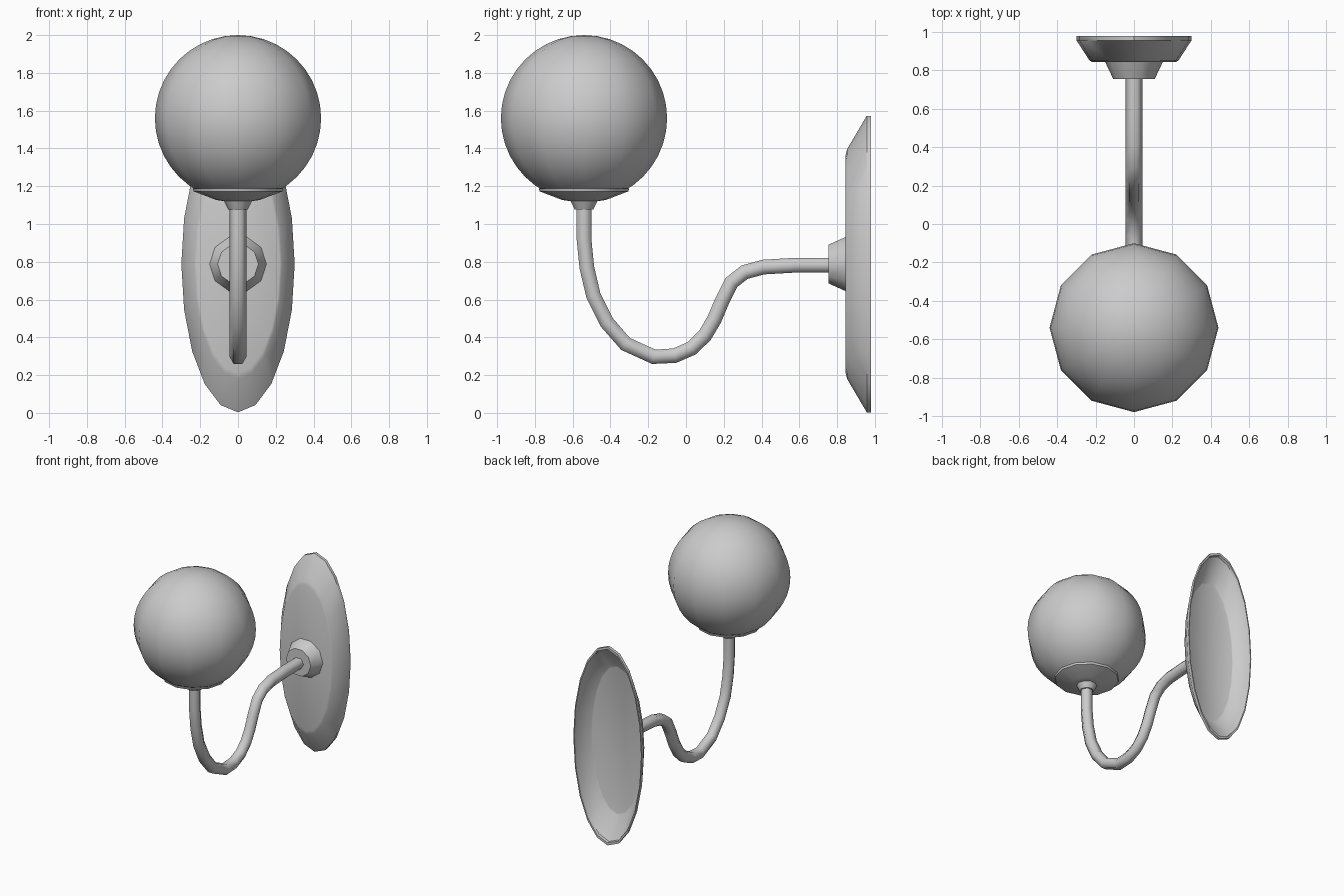
import bpy, bmesh
from math import sin, cos, pi, radians
from mathutils import Vector

if "Cube" in bpy.data.objects:
    bpy.data.objects.remove(bpy.data.objects["Cube"])


def finish(name, bm, angle=40):
    bmesh.ops.remove_doubles(bm, verts=bm.verts, dist=1e-5)
    bmesh.ops.recalc_face_normals(bm, faces=bm.faces)
    mesh = bpy.data.meshes.new(name)
    bm.to_mesh(mesh)
    bm.free()
    ob = bpy.data.objects.new(name, mesh)
    bpy.context.collection.objects.link(ob)
    bpy.ops.object.select_all(action='DESELECT')
    ob.select_set(True)
    bpy.context.view_layer.objects.active = ob
    bpy.ops.object.shade_smooth_by_angle(angle=radians(angle))
    return ob


def skin(bm, rings, caps=True):
    loops = [[bm.verts.new(p) for p in r] for r in rings]
    n = len(loops[0])
    for a, b in zip(loops, loops[1:]):
        for i in range(n):
            j = (i + 1) % n
            bm.faces.new((a[i], a[j], b[j], b[i]))
    if caps:
        bm.faces.new(loops[0])
        bm.faces.new(loops[-1])


def lathe(name, profile, sides, place, angle=40):
    """Profile of (radius, height); place maps (u, v, height) to the scene."""
    bm = bmesh.new()
    skin(bm, [[place(r * cos(2 * pi * i / sides), r * sin(2 * pi * i / sides), h)
               for i in range(sides)] for r, h in profile])
    return finish(name, bm, angle)


GY, WZ = -0.54, 0.788          # globe axis y, wall plate centre z
upright = lambda u, v, h: (u, GY + v, h)
wall = lambda u, v, h: (u, h, WZ + v)
oval = lambda u, v, h: (u * 0.30, h, WZ + v * 0.785)

# Glass globe
bm = bmesh.new()
bmesh.ops.create_uvsphere(bm, u_segments=12, v_segments=20, radius=0.44)
bmesh.ops.translate(bm, vec=(0, GY, 1.56), verts=bm.verts)
finish("globe", bm)

# Cup under the globe and its collar
lathe("globe_cup", [(0.08, 1.122), (0.115, 1.127), (0.235, 1.173),
                    (0.239, 1.188), (0.225, 1.19)], 12, upright)
lathe("cup_collar", [(0.052, 1.078), (0.078, 1.128)], 10, upright)

# Curved arm: hexagonal tube swept along a path in the y-z plane
path = [Vector((0, y, z)) for y, z in [
    (-0.54, 1.10), (-0.54, 0.92), (-0.525, 0.77), (-0.49, 0.62), (-0.42, 0.48),
    (-0.32, 0.365), (-0.17, 0.297), (-0.06, 0.303), (0.03, 0.342), (0.10, 0.41),
    (0.15, 0.495), (0.19, 0.59), (0.24, 0.69), (0.31, 0.745), (0.41, 0.772),
    (0.58, 0.782), (0.77, 0.782)]]
rings = []
for k, p in enumerate(path):
    t = (path[min(k + 1, len(path) - 1)] - path[max(k - 1, 0)]).normalized()
    side = Vector((1, 0, 0))
    up = t.cross(side)
    rings.append([p + 0.045 * (side * cos(i * pi / 3) + up * sin(i * pi / 3))
                  for i in range(6)])
bm = bmesh.new()
skin(bm, rings)
finish("arm", bm, 65)

# Boss where the arm meets the wall plate
lathe("arm_boss", [(0.108, 0.755), (0.152, 0.848)], 10, wall)

# Oval wall plate, a thin dish hollow at the back
lathe("wall_plate", [(0.735, 0.845), (0.775, 0.853), (1.0, 0.957), (1.0, 0.98),
                     (0.975, 0.98), (0.97, 0.96), (0.755, 0.86), (0.735, 0.856)],
      20, oval)
